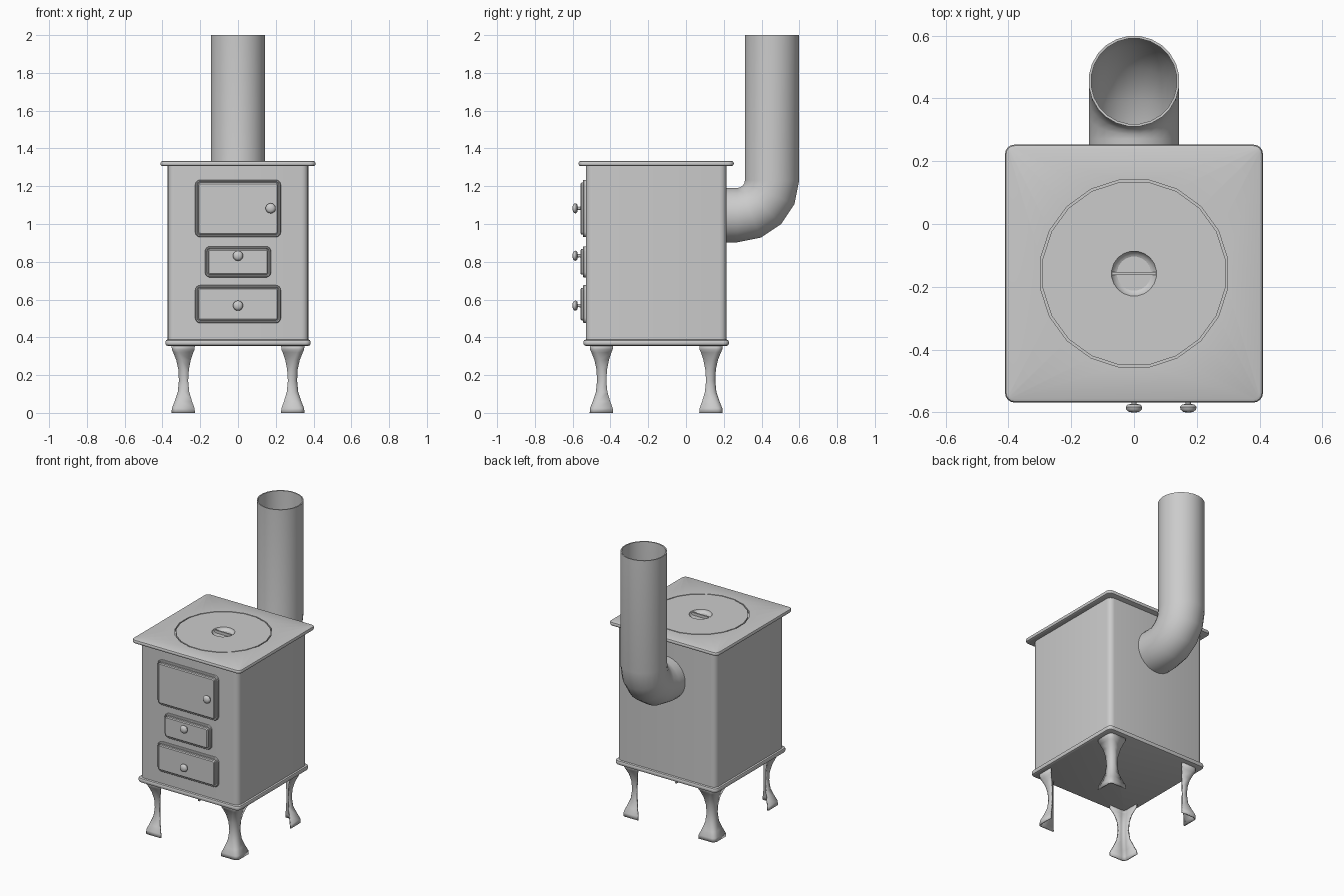
import bpy, bmesh
from math import sin, cos, pi, radians

if "Cube" in bpy.data.objects:
    bpy.data.objects.remove(bpy.data.objects["Cube"])

CY = -0.158          # centre of the stove box in y


def finish(name, bm, angle=35):
    me = bpy.data.meshes.new(name)
    bm.to_mesh(me)
    bm.free()
    ob = bpy.data.objects.new(name, me)
    bpy.context.collection.objects.link(ob)
    bpy.ops.object.select_all(action='DESELECT')
    bpy.context.view_layer.objects.active = ob
    ob.select_set(True)
    bpy.ops.object.shade_smooth_by_angle(angle=radians(angle))
    return ob


def loft(name, loops, cap_start=True, cap_end=True, closed=False, angle=35):
    """Skin a list of equal-length point loops."""
    bm = bmesh.new()
    rings = [[bm.verts.new(p) for p in lp] for lp in loops]
    n = len(rings[0])
    pairs = list(zip(rings, rings[1:])) + ([(rings[-1], rings[0])] if closed else [])
    for a, b in pairs:
        for i in range(n):
            j = (i + 1) % n
            bm.faces.new((a[i], a[j], b[j], b[i]))
    if cap_start:
        bm.faces.new(rings[0][::-1])
    if cap_end:
        bm.faces.new(rings[-1])
    bmesh.ops.recalc_face_normals(bm, faces=bm.faces)
    return finish(name, bm, angle)


def rrect(hx, hy, r):
    """Rounded rectangle, 5 points per corner (20 in total)."""
    pts = []
    for q, (sx, sy) in enumerate([(1, 1), (-1, 1), (-1, -1), (1, -1)]):
        for k in range(5):
            a = q * pi / 2 + k * pi / 8
            pts.append((sx * (hx - r) + r * cos(a), sy * (hy - r) + r * sin(a)))
    return pts


def circle(r, n=20):
    return [(r * cos((k + .5) * 2 * pi / n), r * sin((k + .5) * 2 * pi / n)) for k in range(n)]


def flat(pts, z):
    return [(x, y + CY, z) for x, y in pts]


def slab(h, r, z0, z1, e):
    """Loops of a square slab with rounded rim."""
    rows = [(e, z0), (e * .3, z0 + e * .3), (0, z0 + e), (0, z1 - e), (e * .3, z1 - e * .3), (e, z1)]
    return [flat(rrect(h - d, h - d, r - d), z) for d, z in rows]


# Box and base
loft("stove_body", [flat(rrect(.372, .372, .035), z) for z in (.38, 1.315)])
loft("base_plate", slab(.385, .03, .355, .388, .012))

# Top plate with a round opening, and the lid sitting in it
loft("top_plate", slab(.411, .03, 1.306, 1.334, .012)
     + [flat(circle(.302), 1.334), flat(circle(.302), 1.315)])
dish = [(.072 * cos(radians(a)), 1.334 - .03 * sin(radians(a))) for a in (0, 15, 35, 55, 75, 88)]
loft("lid", [flat(circle(r), z) for r, z in [(.295, 1.31), (.295, 1.334)] + dish])
loft("lid_handle", [flat([(-.07, -.005), (.07, -.005), (.07, .005), (-.07, .005)], z)
                    for z in (1.315, 1.333)])


# Doors: raised frame, groove, then panel
def door(name, hx, z0, z1):
    rows = [(0, -.525), (0, -.541), (.004, -.546), (.009, -.546), (.012, -.54),
            (.015, -.54), (.015, -.554), (.021, -.559)]
    zc, hz = (z0 + z1) / 2, (z1 - z0) / 2
    loft(name, [[(x, y, zc + z) for x, z in rrect(hx - d, hz - d, .028 - d)] for d, y in rows])


def knob(name, x, z):
    rows = [(.011, -.555), (.008, -.565), (.009, -.574), (.02, -.575), (.027, -.583),
            (.025, -.592), (.016, -.599), (.004, -.601)]
    loft(name, [[(x + u, y, z + v) for u, v in circle(r, 14)] for r, y in rows], angle=50)


for part, hx, z0, z1, kx, kz in [("fire_door", .227, .93, 1.234, .173, 1.083),
                                 ("middle_drawer", .175, .717, .882, 0, .832),
                                 ("ash_drawer", .227, .475, .676, 0, .568)]:
    door(part, hx, z0, z1)
    knob(part + "_knob", kx, kz)

# Flue pipe: hollow tube with a four-step elbow
BEND_Y, BEND_Z, BEND_R, PIPE_R = .272, 1.23, .183, .145
path = [(.2, BEND_Z - BEND_R, 90)]
path += [(BEND_Y + BEND_R * cos(radians(a)), BEND_Z - BEND_R * sin(radians(a)), a)
         for a in (90, 67.5, 45, 22.5, 0)]
path += [(BEND_Y + BEND_R, 2.0, 0)]


def pipe_ring(y, z, a, r):
    c, s = cos(radians(a)), sin(radians(a))
    return [(u, y + v * c, z - v * s) for u, v in circle(r, 24)]


outer = [pipe_ring(*p, PIPE_R) for p in path]
inner = [pipe_ring(*p, PIPE_R - .008) for p in reversed(path)]
loft("flue_pipe", outer + inner, False, False, closed=True, angle=40)

# Legs: bent corner plates with a narrow waist (height, outer, inner edge)
rows = [(0, .352, .228), (.025, .35, .23), (.06, .336, .243), (.11, .319, .258),
        (.17, .313, .264), (.23, .316, .26), (.28, .327, .25), (.32, .343, .237),
        (.335, .35, .23), (.36, .352, .228)]
bm = bmesh.new()
grid = []
for z, c, i in rows:
    r = .03
    arc = [(c - r + r * sin(a * pi / 8), c - r + r * cos(a * pi / 8)) for a in range(5)]
    grid.append([bm.verts.new((x, y, z)) for x, y in [(i, c)] + arc + [(c, i)]])
for a, b in zip(grid, grid[1:]):
    for k in range(len(a) - 1):
        bm.faces.new((a[k], b[k], b[k + 1], a[k + 1]))
legs = finish("legs", bm, 40)
legs.location.y = CY
solid = legs.modifiers.new("thickness", 'SOLIDIFY')
solid.thickness, solid.offset = .01, -1
mirror = legs.modifiers.new("four_corners", 'MIRROR')
mirror.use_axis = (True, True, False)
